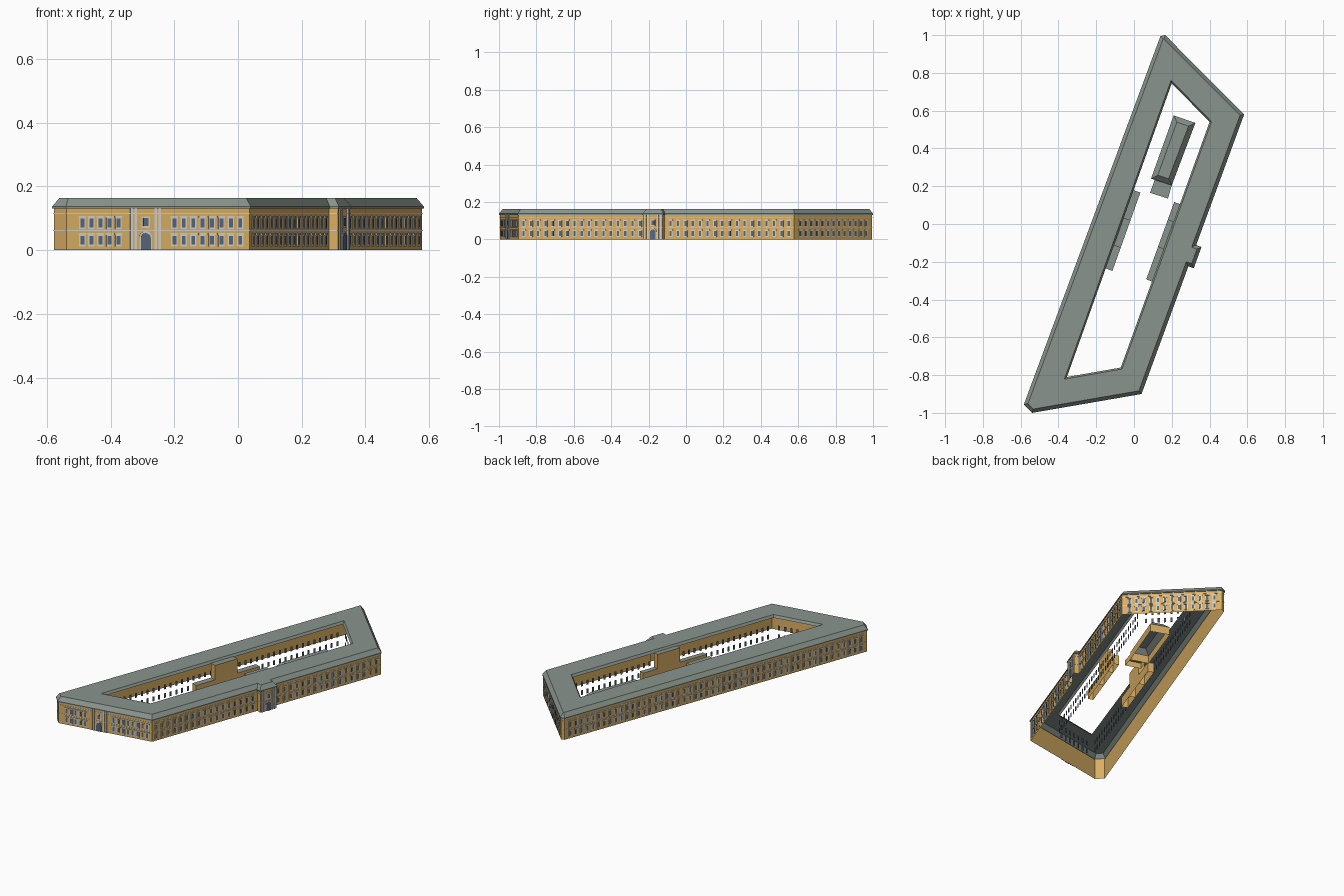
import bpy, bmesh, math
from mathutils import Vector

cube = bpy.data.objects.get("Cube")
if cube:
    bpy.data.objects.remove(cube)


def material(name, rgb):
    m = bpy.data.materials.new(name)
    m.use_nodes = True
    m.diffuse_color = (*rgb, 1)
    m.node_tree.nodes["Principled BSDF"].inputs["Base Color"].default_value = (*rgb, 1)
    return m


OCHRE = material("ochre plaster", (0.70, 0.43, 0.125))
ROOF = material("grey green roof", (0.25, 0.295, 0.265))
WHITE = material("pale stone trim", (0.66, 0.64, 0.58))
GLASS = material("blue grey glass", (0.10, 0.14, 0.20))


def finish(bm, name, *mats):
    """Turn a bmesh into an object; a second material goes on upward faces."""
    bm.normal_update()
    me = bpy.data.meshes.new(name)
    for m in mats:
        me.materials.append(m)
    if len(mats) > 1:
        for f in bm.faces:
            f.material_index = int(f.normal.z > 0.3)
    bm.to_mesh(me)
    bm.free()
    ob = bpy.data.objects.new(name, me)
    bpy.context.collection.objects.link(ob)
    return ob


def offset(poly, dist):
    """Move every side of a polygon to the left of its direction by dist."""
    out = []
    for i, p in enumerate(poly):
        a = (p - poly[i - 1]).normalized()
        b = (poly[(i + 1) % len(poly)] - p).normalized()
        na, nb = Vector((-a.y, a.x)), Vector((-b.y, b.x))
        out.append(p + (na + nb) * dist / (1 + na.dot(nb)))
    return out


def ring(bm, poly, z):
    return [bm.verts.new((p.x, p.y, z)) for p in poly]


def bridge(bm, low, high):
    n = len(low)
    for i in range(n):
        j = (i + 1) % n
        bm.faces.new((low[i], low[j], high[j], high[i]))


def plate(bm, side, profile, depth, base=0.0):
    """Extrude a profile of (distance along the side, height) outward from a wall side."""
    p, q = side
    d = (q - p).normalized()
    n = Vector((d.y, -d.x))
    rows = []
    for k in (base, base + depth):
        rows.append([bm.verts.new((*(p + d * s + n * k), z)) for s, z in profile])
    bridge(bm, rows[0], rows[1])
    bm.faces.new(rows[1])


def rect(s0, s1, z0, z1):
    return [(s0, z0), (s1, z0), (s1, z1), (s0, z1)]


def arch(s, half, z0, spring):
    turns = [math.pi * k / 8 for k in range(9)]
    return [(s - half, z0), (s + half, z0)] + [
        (s + half * math.cos(t), spring + half * math.sin(t)) for t in turns]


# Plan: eaves outline (counterclockwise) and courtyard (clockwise)
V = Vector
B, C = V((0.04, -0.90)), V((0.583, 0.58))
along = (C - B).normalized()
out = V((along.y, -along.x)) * 0.03
b0, b1 = B + along * 0.72, B + along * 0.84
eaves = [V((-0.54, -1.0)), B, b0, b0 + out, b1 + out, b1, C,
         V((0.165, 1.0)), V((0.14, 0.995)), V((-0.583, -0.955))]
court = [V((-0.355, -0.81)), V((0.20, 0.745)), V((0.40, 0.54)), V((-0.07, -0.76))]
walls = offset(eaves, 0.005)
EAVE, RIDGE = 0.131, 0.163

# Outer walls
bm = bmesh.new()
bridge(bm, ring(bm, walls, 0), ring(bm, walls, EAVE))
finish(bm, "outer_walls", OCHRE)

# Roof ring: soffit, fascia, slope, flat top and courtyard edge
bm = bmesh.new()
loops = [ring(bm, walls, EAVE), ring(bm, eaves, EAVE), ring(bm, eaves, EAVE + 0.006),
         ring(bm, offset(eaves, 0.019), RIDGE)]
for lo, hi in zip(loops, loops[1:]):
    bridge(bm, lo, hi)
inner_low = ring(bm, court, 0.148)
inner_top = ring(bm, offset(court, 0.009), RIDGE)
bridge(bm, inner_low, inner_top)
bm.edges.ensure_lookup_table()
rims = [set(loops[-1]), set(inner_top)]
edges = [e for e in bm.edges if any(e.verts[0] in r and e.verts[1] in r for r in rims)]
made = bmesh.ops.triangle_fill(bm, use_beauty=True, edges=edges)
for f in [g for g in made["geom"] if isinstance(g, bmesh.types.BMFace)]:
    f.normal_update()
    if f.normal.z < 0:
        f.normal_flip()
finish(bm, "roof", ROOF)

# Facade sides
count = len(walls)
side = [(walls[i], walls[(i + 1) % count]) for i in range(count)]
front, bay, end, rear = side[0], side[3], side[6], side[8]
lower_right, upper_right = side[1], side[5]


def length(s):
    return (s[1] - s[0]).length


def spaced(first, last, n):
    return [first + (last - first) * k / (n - 1) for k in range(n)]


frames, glass, trim = bmesh.new(), bmesh.new(), bmesh.new()
FLOORS = (0.012, 0.066)
rows = [(front, spaced(0.05, 0.165, 5)), (front, spaced(0.343, 0.553, 8)),
        (lower_right, spaced(0.03, length(lower_right) - 0.03, 17)),
        (upper_right, spaced(0.035, length(upper_right) - 0.03, 17)),
        (end, spaced(0.045, length(end) - 0.045, 13)),
        (rear, spaced(0.04, length(rear) - 0.04, 52))]

# Windows with pale surrounds on two floors
for wall, places in rows:
    for s in places:
        for z in FLOORS:
            plate(frames, wall, rect(s - 0.010, s + 0.010, z, z + 0.036), 0.002)
            plate(frames, wall, rect(s - 0.012, s + 0.012, z + 0.036, z + 0.041), 0.004)
            plate(glass, wall, rect(s - 0.006, s + 0.006, z + 0.005, z + 0.033), 0.003)

# String courses round the building
for wall in side:
    for z in (0.0595, 0.114):
        plate(trim, wall, rect(0, length(wall), z, z + 0.003), 0.0015)

# Portals with pilasters, arched door and a window above
for wall, s, spread in ((front, 0.252, 0.045), (bay, length(bay) / 2, 0.042)):
    plate(frames, wall, arch(s, 0.020, 0, 0.040), 0.003)
    plate(glass, wall, arch(s, 0.016, 0, 0.037), 0.005)
    plate(frames, wall, rect(s - 0.013, s + 0.013, 0.070, 0.106), 0.002)
    plate(glass, wall, rect(s - 0.008, s + 0.008, 0.076, 0.101), 0.004)
    for sign in (-1, 1):
        for k in (spread, spread - 0.013):
            c = s + sign * k
            plate(trim, wall, rect(c - 0.004, c + 0.004, 0, EAVE), 0.004)

# Courtyard windows
court_sides = [(court[i], court[(i + 1) % 4]) for i in range(4)]
for wall in court_sides:
    n = max(3, round(length(wall) / 0.04))
    for s in spaced(0.03, length(wall) - 0.03, n):
        for z in FLOORS:
            plate(glass, wall, rect(s - 0.006, s + 0.006, z + 0.005, z + 0.033), 0.003, -0.012)

finish(frames, "window_surrounds", WHITE)
finish(glass, "window_glass", GLASS)
finish(trim, "stone_trim", WHITE)

# Courtyard annexes: low wings with a tall middle block
for name, wall, stops, depth in (
        ("left_annex", court_sides[0], (0.61, 0.74, 0.895, 1.05), 0.038),
        ("right_annex", court_sides[2], (0.462, 0.56, 0.715, 0.898), 0.032)):
    bm = bmesh.new()
    for s0, s1, top in zip(stops, stops[1:], (0.062, 0.152, 0.062)):
        plate(bm, wall, rect(s0, s1, 0, top), depth)
        plate(bm, wall, rect(s0, s1, 0, top), 0.0)
    bmesh.ops.delete(bm, geom=[f for f in bm.faces if f.calc_area() < 1e-6
                               or max(v.co.z for v in f.verts) < 0.001], context="FACES")
    finish(bm, name, OCHRE, ROOF)


# Courtyard house with hipped roof, and its low porch
def house(name, poly, wall_top, roof_top, inset):
    bm = bmesh.new()
    low, eave = ring(bm, poly, 0), ring(bm, poly, wall_top)
    bridge(bm, low, eave)
    if inset:
        top = ring(bm, offset(poly, inset), roof_top)
        bridge(bm, eave, top)
        eave = top
    bm.faces.new(eave)
    finish(bm, name, OCHRE, ROOF)


house("courtyard_house", [V((0.09, 0.24)), V((0.20, 0.205)), V((0.325, 0.535)),
                          V((0.21, 0.575))], 0.05, 0.08, 0.028)
house("house_porch", [V((0.085, 0.165)), V((0.18, 0.135)), V((0.20, 0.205)),
                      V((0.11, 0.235))], 0.036, 0.036, 0)
